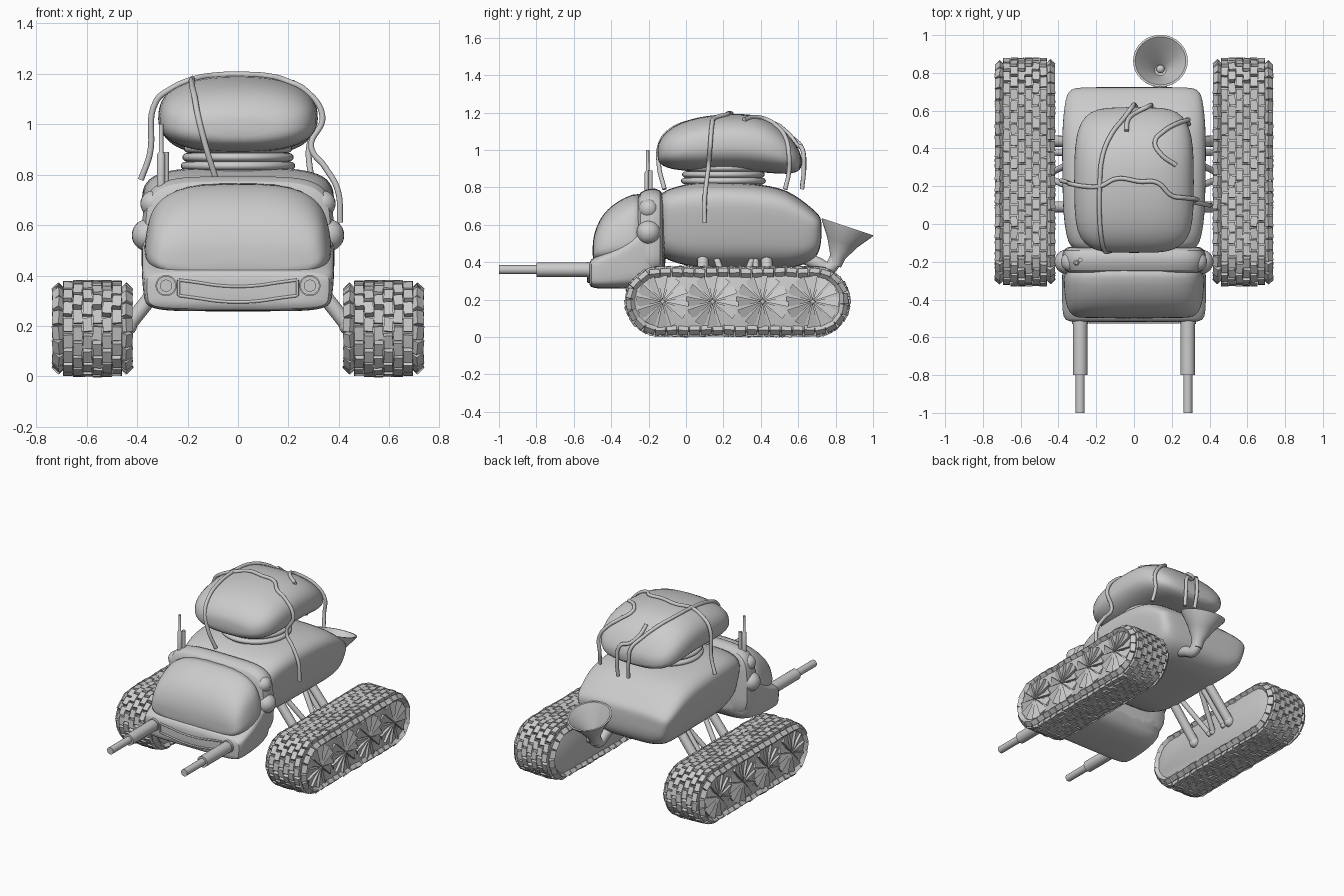
import bpy, bmesh, math, random
from mathutils import Vector, Matrix
from mathutils.bvhtree import BVHTree

if "Cube" in bpy.data.objects:
    bpy.data.objects.remove(bpy.data.objects["Cube"])

random.seed(4)


def finish(name, bm, smooth=True, subsurf=0, mirror=False):
    bmesh.ops.recalc_face_normals(bm, faces=bm.faces[:])
    me = bpy.data.meshes.new(name)
    bm.to_mesh(me)
    bm.free()
    ob = bpy.data.objects.new(name, me)
    bpy.context.collection.objects.link(ob)
    if mirror:
        ob.modifiers.new("mirror", 'MIRROR')
    if subsurf:
        m = ob.modifiers.new("round", 'SUBSURF')
        m.levels = m.render_levels = subsurf
    if smooth:
        bpy.ops.object.select_all(action='DESELECT')
        ob.select_set(True)
        bpy.context.view_layer.objects.active = ob
        bpy.ops.object.shade_smooth_by_angle(angle=math.radians(40))
    return ob


def skin(bm, rings, caps=True):
    n = len(rings[0])
    rows = [[bm.verts.new(p) for p in r] for r in rings]
    for a, b in zip(rows, rows[1:]):
        for i in range(n):
            bm.faces.new((a[i], a[(i + 1) % n], b[(i + 1) % n], b[i]))
    if caps:
        bm.faces.new(rows[0])
        bm.faces.new(rows[-1])


def loft(name, stations, n=4.0, seg=32):
    """Rounded trapezoid sections along y: (y, z_low, z_high, half_low, half_high)."""
    rings = []
    for y, z0, z1, hb, ht in stations:
        ring = []
        for i in range(seg):
            t = math.tau * (i + .5) / seg
            c, s = math.cos(t), math.sin(t)
            u = math.copysign(abs(c) ** (2 / n), c)
            v = math.copysign(abs(s) ** (2 / n), s)
            k = (v + 1) / 2
            ring.append((u * (hb + (ht - hb) * k), y, z0 + (z1 - z0) * k))
        rings.append(ring)
    bm = bmesh.new()
    skin(bm, rings)
    return finish(name, bm, subsurf=1)


def lathe(name, profile, at, axis, seg=24, mirror=False):
    """Spin (radius, height) points around an axis."""
    m = Matrix.Translation(at) @ Vector(axis).to_track_quat('Z', 'Y').to_matrix().to_4x4()
    rings = [[m @ Vector((r * math.cos(math.tau * i / seg), r * math.sin(math.tau * i / seg), h))
              for i in range(seg)] for r, h in profile]
    bm = bmesh.new()
    skin(bm, rings)
    return finish(name, bm, mirror=mirror)


def rod(name, a, b, r, mirror=False):
    d = Vector(b) - Vector(a)
    return lathe(name, [(r, 0), (r, d.length)], a, d, 16, mirror=mirror)


def ball(name, at, r, mirror=False):
    bm = bmesh.new()
    bmesh.ops.create_uvsphere(bm, u_segments=24, v_segments=14, radius=r, matrix=Matrix.Translation(at))
    return finish(name, bm, mirror=mirror)


def tube(name, pts, r):
    cu = bpy.data.curves.new(name, 'CURVE')
    cu.dimensions = '3D'
    cu.bevel_depth, cu.bevel_resolution, cu.resolution_u, cu.use_fill_caps = r, 3, 8, True
    sp = cu.splines.new('BEZIER')
    sp.bezier_points.add(len(pts) - 1)
    for p, co in zip(sp.bezier_points, pts):
        p.co = co
        p.handle_left_type = p.handle_right_type = 'AUTO'
    ob = bpy.data.objects.new(name, cu)
    bpy.context.collection.objects.link(ob)


# hull and cab
loft("rear_body", [(-.16, .45, .76, .28, .34), (-.1, .41, .79, .29, .38), (0, .38, .82, .31, .40),
                   (.1, .37, .83, .31, .41), (.3, .37, .828, .31, .415), (.45, .37, .81, .31, .415),
                   (.54, .37, .785, .31, .41), (.61, .38, .74, .31, .40), (.66, .40, .70, .31, .39),
                   (.70, .43, .665, .30, .375), (.72, .48, .64, .29, .34), (.725, .54, .61, .22, .26)])
loft("cab_tub", [(-.52, .29, .39, .33, .33), (-.512, .265, .415, .36, .37), (-.47, .258, .44, .37, .388),
                 (-.35, .258, .49, .37, .388), (-.28, .26, .56, .37, .388), (-.18, .27, .62, .365, .385),
                 (-.1, .34, .6, .33, .37)], 6)
loft("cab_collar", [(-.265, .36, .74, .35, .34), (-.25, .32, .775, .375, .365), (-.19, .3, .80, .395, .38),
                    (-.135, .32, .79, .385, .37), (-.11, .36, .75, .35, .34)], 4.5)
loft("windscreen", [(-.5, .42, .50, .29, .26), (-.49, .40, .56, .34, .29), (-.465, .39, .625, .37, .31),
                    (-.42, .38, .685, .39, .32), (-.36, .38, .73, .40, .325), (-.29, .38, .765, .40, .33),
                    (-.2, .38, .78, .40, .33)], 3.2)

# grille panel and frame
low = [(x, -.522, .295 + .035 * (abs(x) / .24) ** 2 - .008 * (abs(x) > .2)) for x in
       (-.235, -.16, -.08, 0, .08, .16, .235)]
high = [(x, -.522, z + .062) for x, y, z in low]
bm = bmesh.new()
skin(bm, [[(x, -.50, z), (x, -.518, z), (x, -.518, z + .062), (x, -.50, z + .062)] for x, y, z in low])
finish("grille", bm)
for nm, line in (("grille_lower_lip", low), ("grille_upper_lip", high)):
    tube(nm, line, .006)
for s in (0, -1):
    rod("grille_end", low[s], high[s], .006)

# front barrels, side lamps, aerials
lathe("barrel", [(.042, 0), (.042, .04), (.038, .04), (.038, .31), (.024, .31), (.024, .51)],
      (.285, -.49, .36), (0, -1, 0), mirror=True)
ball("lower_side_lamp", (.357, -.2, .56), .064, True)
ball("upper_side_lamp", (.335, -.2, .685), .052, True)
lathe("tall_aerial", [(.016, 0), (.016, .13), (.009, .14), (.009, .25)], (-.305, -.205, .75), (0, 0, 1), 12)
lathe("short_aerial", [(.012, 0), (.012, .14)], (-.285, -.19, .75), (0, 0, 1), 12)

# bellows neck
prof = [(.21, .80)]
for k in range(3):
    for a in range(-80, 81, 20):
        prof.append((.205 + .022 * math.cos(math.radians(a)) - .006 * k,
                     .835 + .034 * k + .017 * math.sin(math.radians(a))))
lathe("neck_bellows", prof + [(.19, .95)], (0, .2, 0), (0, 0, 1), 40)

# roof bag
bag = loft("roof_bag", [(-.153, .95, 1.02, .14, .13), (-.14, .925, 1.055, .21, .20), (-.105, .905, 1.10, .275, .255),
                        (-.04, .89, 1.145, .315, .295), (.08, .885, 1.18, .33, .305), (.22, .89, 1.195, .33, .305),
                        (.36, .885, 1.19, .33, .305), (.46, .875, 1.155, .32, .295), (.54, .87, 1.095, .295, .275),
                        (.595, .88, 1.02, .24, .23), (.62, .905, .965, .15, .15)], 2.5)
tree = BVHTree.FromObject(bag, bpy.context.evaluated_depsgraph_get())


def rope(name, pts):
    """Points given as (x, y) are dropped onto the bag."""
    out = []
    for p in pts:
        if len(p) == 2:
            hit = tree.ray_cast(Vector((*p, 2)), Vector((0, 0, -1)))
            p = hit[0] + hit[1] * .006
        out.append(p)
    tube(name, out, .012)


rope("cross_rope", [(-.385, .23, .78), (-.35, .22, .88), (-.325, .21, 1.09), (-.26, .2), (-.18, .2), (-.09, .24),
                    (.03, .225), (.12, .22), (.2, .15), (.26, .14), (.335, .13, 1.03), (.29, .12, .91),
                    (.345, .11, .83), (.395, .1, .74), (.405, .1, .61)])
rope("long_rope", [(-.09, -.115, .79), (-.13, -.145, .92), (-.16, -.135, 1.04), (-.17, -.08), (-.18, .02), (-.18, .2),
                   (-.165, .36), (-.12, .47), (-.05, .56), (-.01, .62, 1.01), (.0, .632, .92), (.01, .62, .80)])
rope("back_rope", [(-.04, .49), (-.03, .55), (.02, .59), (.07, .62, 1.01), (.09, .63, .9), (.09, .62, .79)])
rope("side_rope", [(.22, .31), (.14, .37), (.11, .43), (.16, .49), (.23, .53), (.285, .55, .98),
                   (.28, .55, .88), (.29, .53, .79)])

# rear horn with elbow
lathe("horn", [(.036, -.01), (.042, .04), (.085, .12), (.143, .2), (.145, .208), (.134, .208),
               (.07, .12), (.03, .05)], (.14, .798, .392), (0, .316, .949), 32)
tube("horn_elbow", [(.14, .6, .44), (.14, .70, .395), (.14, .765, .37), (.14, .803, .42)], .036)
ball("horn_plug", (.14, .82, .445), .022)

# running gear
CX, CY, CZ, HALF = .577, .275, .19, .415


def loop_point(s, r):
    """Position and outward angle on the track loop at s in 0..1, radius r."""
    arc = math.pi * .165
    d = (s % 1) * (4 * HALF + 2 * arc)
    for sign in (1, -1):
        if d < 2 * HALF:
            return CY + sign * (d - HALF), CZ + sign * r, math.pi / 2 * sign
        d -= 2 * HALF
        if d < arc:
            a = math.pi / 2 * sign - d / .165
            return CY + sign * HALF + r * math.cos(a), CZ + r * math.sin(a), a
        d -= arc


def stadium(r, x):
    return [(x,) + loop_point(i / 72, r)[:2] for i in range(72)]


bm = bmesh.new()
skin(bm, [stadium(.145, .437), stadium(.155, .443), stadium(.164, .465), stadium(.164, .69),
          stadium(.155, .708), stadium(.145, .712)])
finish("track_belt", bm, mirror=True)

# tread blocks: staggered columns, slightly uneven, splayed at both edges
bm = bmesh.new()
ROWS, COLS = 44, 8
for c in range(COLS):
    e = (c - (COLS - 1) / 2) / ((COLS - 1) / 2)
    edge = abs(e) == 1
    for k in range(ROWS):
        r = (.155 if edge else .173 - .008 * e * e) + random.uniform(-.003, .003)
        y, z, a = loop_point((k + .5 * (c % 2)) / ROWS, r)
        n = Vector((0, math.cos(a), math.sin(a)))
        x = Vector((1, 0, 0))
        if edge:
            n, x = (n * .72 + x * .69 * e).normalized(), (x * .72 - n * .69 * e).normalized()
        t = n.cross(x)
        m = Matrix((x, t, n)).transposed().to_4x4()
        m.translation = (CX + e * .136, y, z)
        tilt = Matrix.Rotation(random.uniform(-.12, .12), 4, 'X') @ Matrix.Rotation(random.uniform(-.08, .08), 4, 'Z')
        bmesh.ops.create_cube(bm, size=1, matrix=m @ tilt @ Matrix.Diagonal((.036, .054, .030, 1)))
finish("track_treads", bm, smooth=False, mirror=True)

# bladed wheels
bm = bmesh.new()
for wy in (-.125, .142, .409, .676):
    for k in range(12):
        a = math.tau * k / 12

        def v(r, da, x):
            return bm.verts.new((x, wy + r * math.cos(a + da), CZ + r * math.sin(a + da)))
        hub, p, q, base = v(.004, 0, .732), v(.142, -.2, .73), v(.142, .22, .708), v(.142, -.2, .69)
        inner = v(.004, 0, .69)
        for f in ((hub, p, q), (p, base, q), (hub, inner, base, p), (hub, q, inner), (inner, q, base)):
            bm.faces.new(f)
finish("wheel_blades", bm, smooth=False, mirror=True)

# suspension struts
for y0, y1, r in ((.09, .09, .03), (.15, .24, .017), (.37, .27, .017), (.37, .38, .017), (.43, .44, .03)):
    rod("strut", (.23, y0, .46), (.445, y1, .19), r, True)
    ball("strut_foot", (.435, y1, .20), r * 1.15, True)
